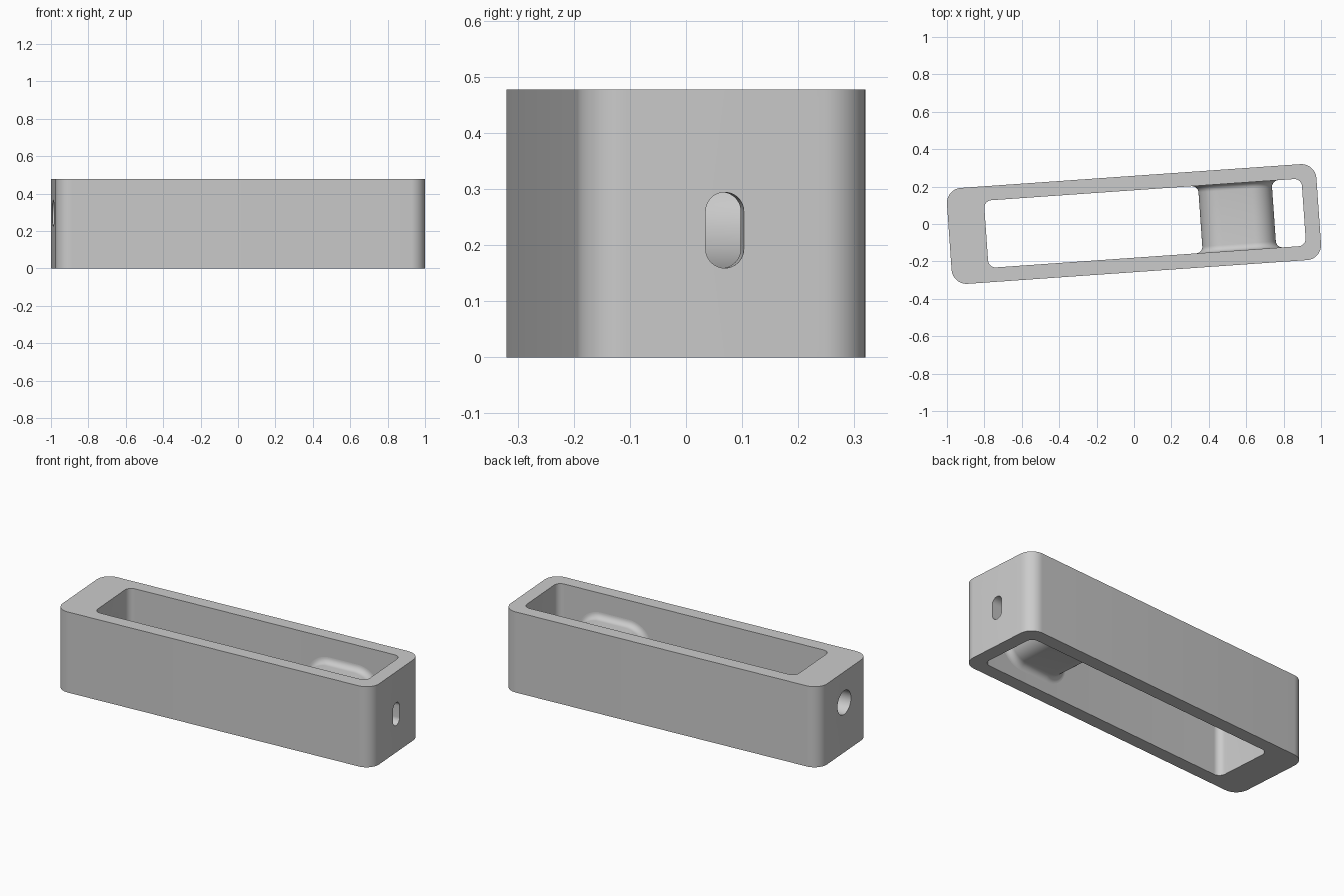
import bpy, bmesh, math
from mathutils import Matrix, Vector

HEIGHT = 0.477
TURN = Matrix.Rotation(math.radians(4), 4, 'Z')   # whole case sits slightly turned

cube = bpy.data.objects.get("Cube")
if cube:
    bpy.data.objects.remove(cube, do_unlink=True)

grey = bpy.data.materials.new("plain_grey")
grey.use_nodes = True
colour = (0.6, 0.6, 0.6, 1)
grey.diffuse_color = colour
grey.node_tree.nodes["Principled BSDF"].inputs["Base Color"].default_value = colour


def rounded(a0, a1, b0, b1, r, seg=12):
    """Rounded rectangle outline between two corners."""
    pts = []
    corners = [(a1 - r, b1 - r), (a0 + r, b1 - r), (a0 + r, b0 + r), (a1 - r, b0 + r)]
    for i, (a, b) in enumerate(corners):
        for k in range(seg + 1):
            t = math.pi / 2 * (i + k / seg)
            pts.append((a + r * math.cos(t), b + r * math.sin(t)))
    return pts


def loft(name, rings):
    """Closed solid through a row of matching rings."""
    bm = bmesh.new()
    loops = [[bm.verts.new(TURN @ Vector(p)) for p in ring] for ring in rings]
    n = len(loops[0])
    for low, high in zip(loops, loops[1:]):
        for i in range(n):
            j = (i + 1) % n
            bm.faces.new((low[i], low[j], high[j], high[i]))
    bm.faces.new(loops[0])
    bm.faces.new(loops[-1])
    bmesh.ops.remove_doubles(bm, verts=bm.verts, dist=1e-5)
    bmesh.ops.recalc_face_normals(bm, faces=bm.faces)
    mesh = bpy.data.meshes.new(name)
    bm.to_mesh(mesh)
    bm.free()
    mesh.materials.append(grey)
    obj = bpy.data.objects.new(name, mesh)
    bpy.context.collection.objects.link(obj)
    return obj


def upright(name, outline, z0, z1):
    return loft(name, [[(a, b, z) for a, b in outline] for z in (z0, z1)])


def endwise(name, outline, x0, x1):
    return loft(name, [[(x, a, b) for a, b in outline] for x in (x0, x1)])


def activate(obj):
    bpy.ops.object.select_all(action='DESELECT')
    obj.select_set(True)
    bpy.context.view_layer.objects.active = obj


# Outer case with rounded upright corners
case = upright("case", rounded(-0.99, 0.99, -0.257, 0.257, 0.08), 0, HEIGHT)

# Through cavity, round hole in the thick end, slot in the thin end
cutters = [
    upright("cavity_cutter", rounded(-0.792, 0.91, -0.18, 0.18, 0.04), -0.1, HEIGHT + 0.1),
    endwise("hole_cutter", rounded(-0.07, 0.07, 0.225, 0.365, 0.07), -1.1, -0.7),
    endwise("slot_cutter", rounded(-0.034, 0.034, 0.159, 0.294, 0.034), 0.86, 1.1),
]
for cutter in cutters:
    cutter.hide_render = True
    cut = case.modifiers.new("cut", 'BOOLEAN')
    cut.operation = 'DIFFERENCE'
    cut.solver = 'EXACT'
    cut.object = cutter
    activate(case)
    bpy.ops.object.modifier_apply(modifier=cut.name)
    bpy.data.objects.remove(cutter, do_unlink=True)

# Cross bar with rounded section, flaring where it meets the side walls
FILLET, WALL, STEPS = 0.035, 0.18, 8
half = [(WALL + 0.01, FILLET)]
for k in range(STEPS + 1):
    t = math.pi / 2 * k / STEPS
    half.append((WALL - FILLET * (1 - math.cos(t)), FILLET * (1 - math.sin(t))))
stations = [(-y, g) for y, g in half] + [(y, g) for y, g in reversed(half)]
rings = []
for y, g in stations:
    section = rounded(0.356 - g, 0.75 + g, 0.1 - g, 0.328 + g, 0.11 + g)
    rings.append([(a, y, b) for a, b in section])
bar = loft("cross_bar", rings)

for obj in (case, bar):
    activate(obj)
    bpy.ops.object.shade_smooth_by_angle(angle=math.radians(30))
